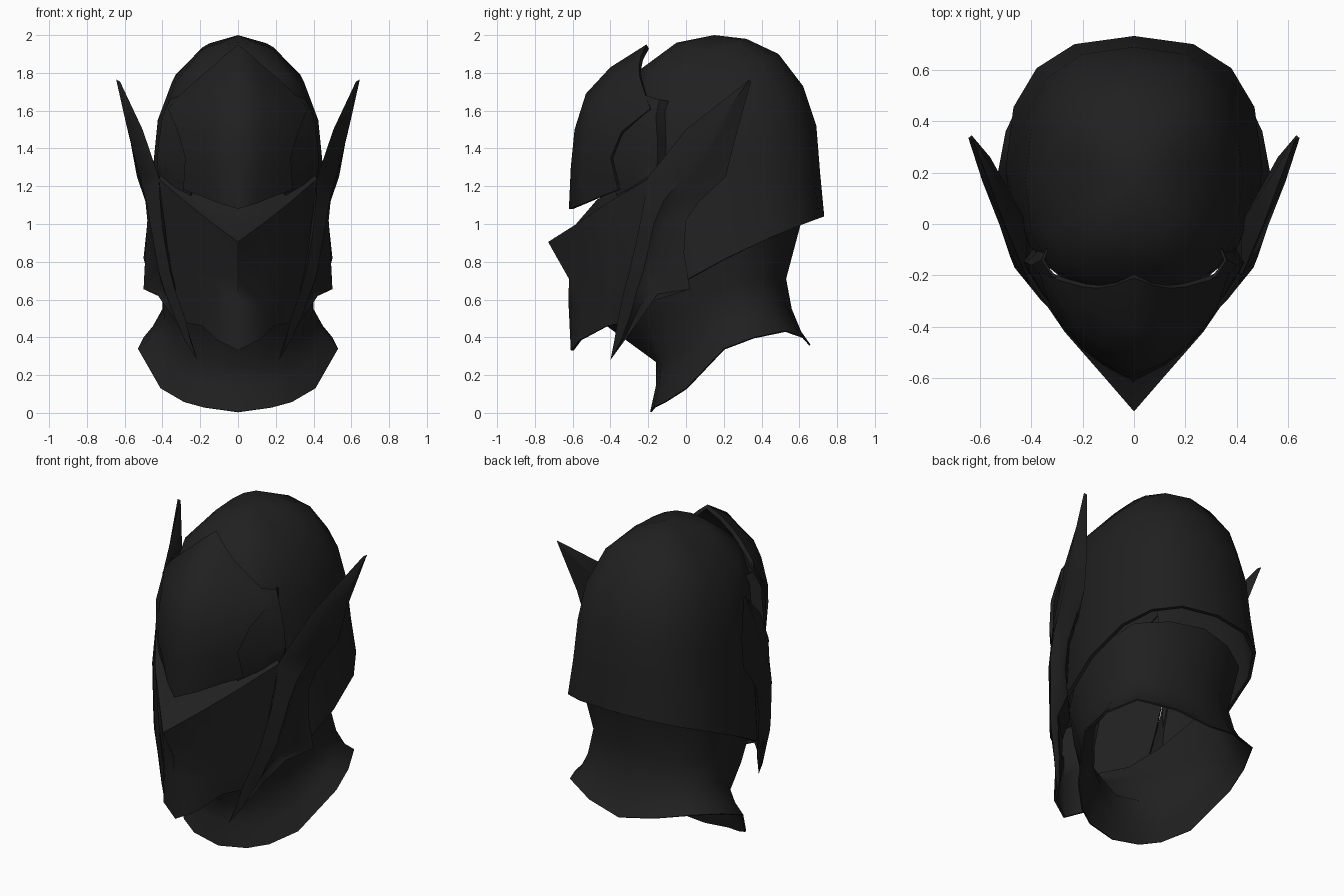
import bpy, bmesh, math
from mathutils import Vector

mat = bpy.data.materials.new("matte_black")
mat.diffuse_color = (0.0145, 0.0145, 0.0145, 1)
CENTRE = Vector((0, 0.1, 1.0))


def finish(name, bm, thickness=0, angle=35, closed=False):
    """Orient faces outward, thicken the shell and shade it."""
    bmesh.ops.remove_doubles(bm, verts=bm.verts, dist=1e-4)
    bmesh.ops.recalc_face_normals(bm, faces=bm.faces)
    out = sum(f.normal.dot(f.calc_center_median() - CENTRE) * f.calc_area() for f in bm.faces)
    if not closed and out < 0:
        bmesh.ops.reverse_faces(bm, faces=bm.faces)
    me = bpy.data.meshes.new(name)
    bm.to_mesh(me)
    bm.free()
    me.materials.append(mat)
    ob = bpy.data.objects.new(name, me)
    bpy.context.collection.objects.link(ob)
    bpy.ops.object.select_all(action='DESELECT')
    ob.select_set(True)
    bpy.context.view_layer.objects.active = ob
    if thickness:
        mod = ob.modifiers.new("shell", 'SOLIDIFY')
        mod.thickness = thickness
        mod.offset = -1
        bpy.ops.object.modifier_apply(modifier=mod.name)
    bpy.ops.object.shade_smooth_by_angle(angle=math.radians(angle))
    return ob


def skin(rows, wrap=False, keep=lambda c: True):
    """Faces between successive rows of points."""
    bm = bmesh.new()
    grid = [[bm.verts.new(p) for p in r] for r in rows]
    n = len(rows[0])
    for a, b in zip(grid, grid[1:]):
        for i in range(n if wrap else n - 1):
            j = (i + 1) % n
            quad = [a[i], a[j], b[j], b[i]]
            if keep(sum((v.co for v in quad), Vector()) / 4):
                bm.faces.new(quad)
    bmesh.ops.dissolve_degenerate(bm, dist=1e-5, edges=bm.edges)
    return bm


def flip(row, s=-1):
    return [(s * x, y, z) for x, y, z in row]


def both(row):
    """Row starting on the centre line, extended to both sides."""
    return flip(row[:0:-1]) + row


# Skull dome: rings given by front (y, z), side (x, z) and back (y, z)
dome = [((0.15, 2.0), (0.0, 2.0), (0.15, 2.0)),
        ((-0.05, 1.96), (0.2, 1.92), (0.32, 1.98)),
        ((-0.24, 1.82), (0.35, 1.75), (0.49, 1.9)),
        ((-0.28, 1.65), (0.425, 1.55), (0.62, 1.73)),
        ((-0.3, 1.45), (0.445, 1.35), (0.69, 1.52)),
        ((-0.3, 1.15), (0.47, 1.1), (0.71, 1.27)),
        ((-0.3, 0.52), (0.5, 0.82), (0.732, 1.04))]
SEG = 16
rings = []
for (yf, zf), (w, zs), (yb, zb) in dome:
    ring = []
    for k in range(SEG):
        a = 2 * math.pi * k / SEG
        s, c = (math.copysign(abs(t) ** 0.8, t) for t in (math.sin(a), math.cos(a)))
        z = zs + (zb - zf) / 2 * c + ((zb + zf) / 2 - zs) * c * c
        ring.append((w * s, (yf + yb) / 2 + (yb - yf) / 2 * c, z))
    rings.append(ring)
finish("skull_dome", skin(rings, True, lambda c: c.y > -0.2 or c.z > 1.55), 0.02, 40)

# Neck tube with flared collar: half rings from front to back
neck = [
    [(0, -.19, .005), (.18, -.17, .03), (.29, -.11, .06), (.41, 0, .13), (.53, .2, .34),
     (.5, .36, .4), (.42, .53, .435), (.22, .63, .4), (0, .66, .36)],
    [(0, -.16, .14), (.17, -.14, .15), (.27, -.08, .18), (.37, .02, .25), (.45, .18, .4),
     (.45, .33, .46), (.39, .48, .48), (.21, .58, .45), (0, .61, .43)],
    [(0, -.16, .27), (.15, -.13, .28), (.25, -.06, .31), (.33, .04, .38), (.39, .16, .49),
     (.4, .3, .55), (.36, .44, .57), (.2, .53, .56), (0, .56, .55)],
    [(0, -.42, .46), (.2, -.22, .49), (.29, -.13, .5), (.36, -.02, .53), (.4, .1, .6),
     (.4, .25, .68), (.35, .4, .71), (.2, .5, .71), (0, .53, .71)],
    [(0, -.45, .52), (.2, -.28, .58), (.33, -.17, .7), (.4, -.03, .8), (.43, .15, .87),
     (.43, .3, .92), (.38, .46, .97), (.21, .56, 1.0), (0, .61, 1.01)]]
finish("neck_collar", skin([r + flip(r[-2:0:-1]) for r in neck], True), 0.008, 60)

# Forehead plate, pointed at the top and over the nose
brow = [
    [(0, -.21, 1.95), (.08, -.24, 1.885), (.14, -.25, 1.83), (.2, -.245, 1.78)],
    [(0, -.4, 1.83), (.1, -.36, 1.79), (.2, -.3, 1.74), (.29, -.22, 1.7)],
    [(0, -.53, 1.69), (.13, -.47, 1.67), (.26, -.36, 1.64), (.37, -.19, 1.61)],
    [(0, -.59, 1.5), (.12, -.54, 1.5), (.22, -.46, 1.48), (.32, -.34, 1.49)],
    [(0, -.61, 1.3), (.12, -.55, 1.32), (.2, -.49, 1.33), (.28, -.4, 1.35)],
    [(0, -.62, 1.08), (.1, -.54, 1.11), (.2, -.44, 1.15), (.29, -.36, 1.18)]]
finish("forehead_plate", skin([both(r) for r in brow]), 0.025, 80)

# Face mask: upper shelf, brow ridge, beak and cheeks
mask = [
    [(0, -.47, 1.13), (.13, -.4, 1.17), (.27, -.29, 1.23), (.4, -.16, 1.28)],
    [(0, -.595, .985), (.13, -.48, 1.06), (.27, -.365, 1.14), (.415, -.2, 1.245)],
    [(0, -.73, .905), (.13, -.58, 1.0), (.27, -.42, 1.11), (.42, -.2, 1.24)],
    [(0, -.62, .71), (.13, -.54, .72), (.25, -.42, .8), (.37, -.25, .85)],
    [(0, -.622, .58), (.12, -.54, .57), (.22, -.42, .6), (.33, -.29, .62)],
    [(0, -.61, .33), (.11, -.565, .385), (.19, -.42, .46), (.29, -.32, .48)]]
finish("face_mask", skin([both(r) for r in mask]), 0.015, 60)

# Temple plates tucked between forehead plate and dome
temple = [
    [(.31, -.21, 1.68), (.335, -.18, 1.67), (.36, -.14, 1.66), (.34, -.09, 1.65)],
    [(.32, -.27, 1.58), (.37, -.2, 1.58), (.4, -.16, 1.57), (.35, -.1, 1.57)],
    [(.27, -.38, 1.47), (.36, -.26, 1.45), (.42, -.15, 1.43), (.37, -.1, 1.43)],
    [(.24, -.42, 1.33), (.36, -.27, 1.33), (.43, -.15, 1.33), (.37, -.1, 1.33)],
    [(.25, -.38, 1.18), (.34, -.28, 1.21), (.42, -.17, 1.25), (.39, -.09, 1.23)],
    [(.25, -.34, 1.1), (.33, -.24, 1.1), (.4, -.14, 1.1), (.4, -.06, 1.1)]]

# Side blades: front edge, outer ridge and back edge from upper to lower tip
LOW = (.215, -.4, .28)
blade = [
    [(.625, .325, 1.755), (.645, .335, 1.765), (.632, .345, 1.755)],
    [(.505, 0, 1.5), (.59, .165, 1.52), (.56, .26, 1.45)],
    [(.42, -.2, 1.25), (.525, 0, 1.27), (.535, .21, 1.25)],
    [(.41, -.225, 1.1), (.485, -.12, 1.12), (.49, .07, 1.12)],
    [(.4, -.25, .97), (.465, -.17, 1.0), (.48, 0, 1.02)],
    [(.36, -.3, .75), (.42, -.225, .75), (.49, -.01, .85)],
    [(.33, -.33, .64), (.39, -.26, .65), (.5, .02, .655)],
    [(.28, -.36, .5), (.345, -.29, .53), (.43, -.15, .63)],
    [(.25, -.38, .38), (.28, -.345, .38), (.34, -.24, .5)],
    [LOW] * 3]
loops = []
for k, row in enumerate(blade):
    f, o, b = (Vector(p) for p in row)
    groove = o.lerp(b, 0.3)
    inner = (f + b) / 2
    if 3 <= k <= 8:
        groove.x -= 0.025
    inner.x -= (0, .03, .06, .08, .08, .08, .08, .05, .03, 0)[k]
    loops.append([tuple(p) for p in (f, o, groove, b, inner)])

for side, s in (("right", 1), ("left", -1)):
    finish(side + "_temple_plate", skin([flip(r, s) for r in temple]), 0.01, 50)
    bm = skin([flip(r, s) for r in loops], True)
    bmesh.ops.holes_fill(bm, edges=bm.edges)
    finish(side + "_blade", bm, 0, 40, True)
